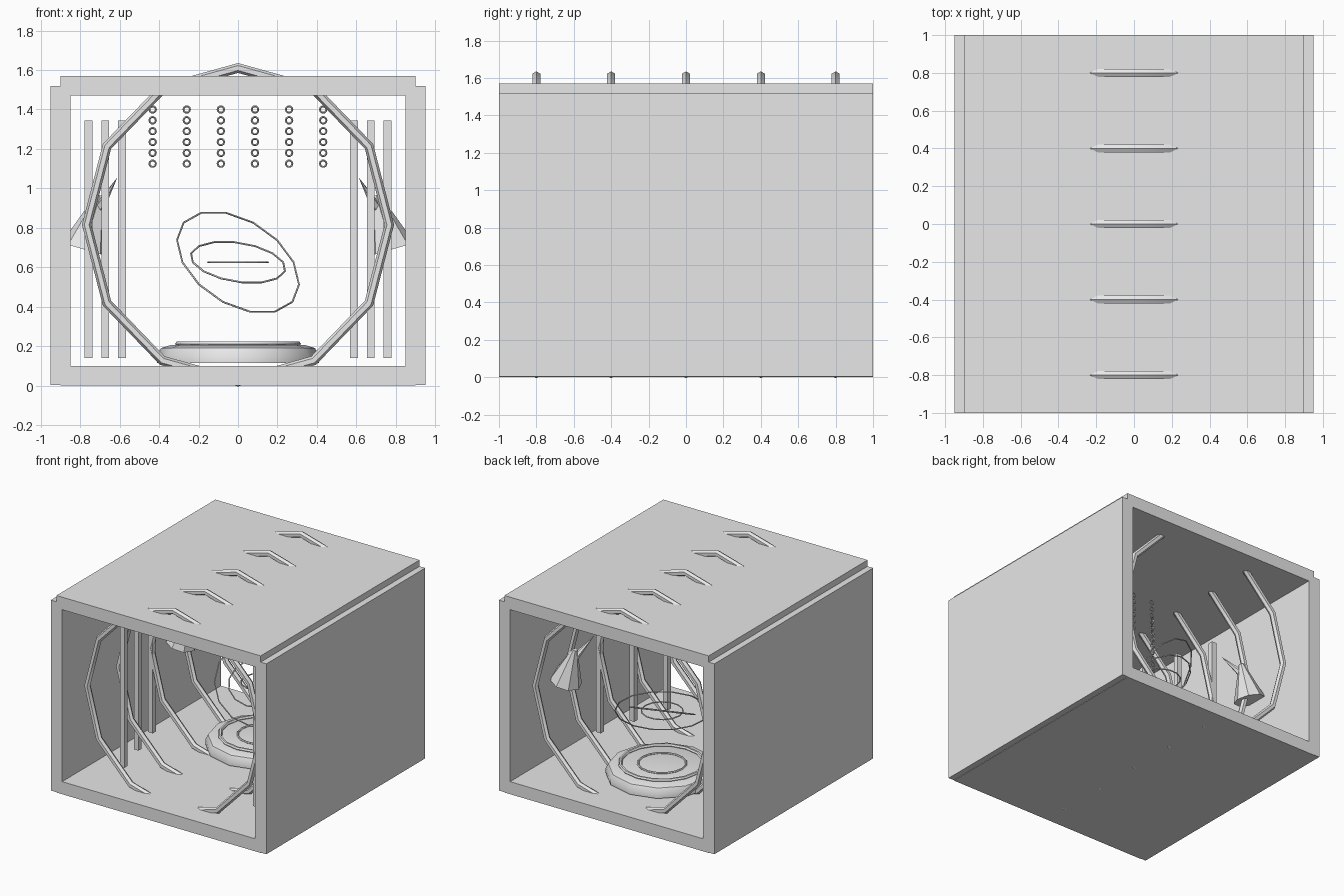
import bpy, bmesh, math
from mathutils import Vector, Matrix

if "Cube" in bpy.data.objects:
    bpy.data.objects.remove(bpy.data.objects["Cube"])

grey = bpy.data.materials.new("light_grey")
grey.diffuse_color = (0.8, 0.8, 0.8, 1)
grey.use_nodes = True
grey.node_tree.nodes["Principled BSDF"].inputs["Base Color"].default_value = grey.diffuse_color


def finish(bm, name, smooth=None):
    bmesh.ops.recalc_face_normals(bm, faces=bm.faces)
    me = bpy.data.meshes.new(name)
    bm.to_mesh(me)
    bm.free()
    me.materials.append(grey)
    ob = bpy.data.objects.new(name, me)
    bpy.context.collection.objects.link(ob)
    if smooth:
        bpy.ops.object.select_all(action='DESELECT')
        ob.select_set(True)
        bpy.context.view_layer.objects.active = ob
        bpy.ops.object.shade_smooth_by_angle(angle=math.radians(smooth))
    return ob


def box(name, x0, x1, y0, y1, z0, z1):
    bm = bmesh.new()
    m = Matrix.Translation(((x0 + x1) / 2, (y0 + y1) / 2, (z0 + z1) / 2))
    m = m @ Matrix.Diagonal((x1 - x0, y1 - y0, z1 - z0, 1))
    bmesh.ops.create_cube(bm, size=1, matrix=m)
    return finish(bm, name)


def spin(name, profile, sides, closed, centre, normal=(0, 0, 1),
         scale=(1, 1, 1), smooth=None):
    """Revolve a (radius, height) profile around an axis."""
    bm = bmesh.new()
    rings = []
    for i in range(sides):
        a = 2 * math.pi * i / sides
        rings.append([bm.verts.new((r * math.cos(a), r * math.sin(a), h))
                      for r, h in profile])
    n = len(profile)
    for i in range(sides):
        p, q = rings[i], rings[(i + 1) % sides]
        for j in range(n if closed else n - 1):
            k = (j + 1) % n
            bm.faces.new((p[j], q[j], q[k], p[k]))
    bmesh.ops.remove_doubles(bm, verts=bm.verts, dist=1e-5)
    rot = Vector(normal).to_track_quat('Z', 'Y').to_matrix().to_4x4()
    m = Matrix.Translation(centre) @ Matrix.Diagonal((*scale, 1)) @ rot
    bm.transform(m)
    return finish(bm, name, smooth)


def torus(name, R, r, sides, minor, centre, normal=(0, 0, 1), **kw):
    prof = [(R + r * math.cos(2 * math.pi * j / minor),
             r * math.sin(2 * math.pi * j / minor)) for j in range(minor)]
    return spin(name, prof, sides, True, centre, normal, **kw)


def cone(name, base, tip, r0, r1, sides):
    d = Vector(tip) - Vector(base)
    return spin(name, [(0, 0), (r0, 0), (r1, d.length), (0, d.length)],
                sides, False, base, d)


# Open-ended room shell
box("floor", -0.90, 0.90, -1, 1, 0, 0.10)
box("ceiling", -0.90, 0.90, -1, 1, 1.47, 1.57)
for s, side in ((-1, "left"), (1, "right")):
    a, b = sorted((s * 0.85, s * 0.95))
    box(side + "_wall", a, b, -1, 1, 0.003, 1.52)

    # Vertical bars stepping towards the wall
    for x, y in ((0.588, -0.6), (0.673, -0.3), (0.758, 0)):
        box(side + "_bar", s * x - 0.02, s * x + 0.02,
            y - 0.02, y + 0.02, 0.14, 1.345)

    # Tilted wall cone with a small spike
    cone(side + "_wall_cone", (s * 0.78, 0.4, 0.69), (s * 0.70, 0.4, 0.965),
         0.12, 0.02, 8)
    cone(side + "_cone_spike", (s * 0.72, 0.41, 0.87), (s * 0.615, 0.28, 1.05),
         0.032, 0.001, 6)

# Rib rings piercing floor and ceiling
for y in (-0.8, -0.4, 0, 0.4, 0.8):
    torus("rib_ring", 0.795, 0.025, 12, 6, (0, y, 0.815), (0, 1, 0),
          scale=(0.965, 1, 1), smooth=40)

# Round pedestal with two raised rings
spin("pedestal", [(0, 0.115), (0.41, 0.115), (0.41, 0.15), (0.39, 0.19),
                  (0.34, 0.205), (0, 0.205)], 12, False, (0, 0.3, 0), smooth=35)
torus("pedestal_outer_ring", 0.305, 0.014, 16, 6, (0, 0.3, 0.211), smooth=50)
torus("pedestal_inner_ring", 0.175, 0.008, 16, 6, (0, 0.3, 0.208), smooth=50)

# Thin floating rings at different tilts
for R, n in ((0.342, (0.424, -0.62, 0.657)), (0.243, (0.142, -0.405, 0.903)),
             (0.152, (0, 0, 1))):
    torus("floating_ring", R, 0.005, 14, 5, (0, 0.3, 0.625), n)

# Hanging columns of small rings
for i, y in enumerate((-0.3, -0.1, 0.1, 0.1, -0.1, -0.3)):
    for j in range(6):
        torus("small_ring", 0.0165, 0.005, 10, 4,
              (-0.433 + 0.173 * i, y, 1.4 - 0.055 * j), (0, 1, 0))
